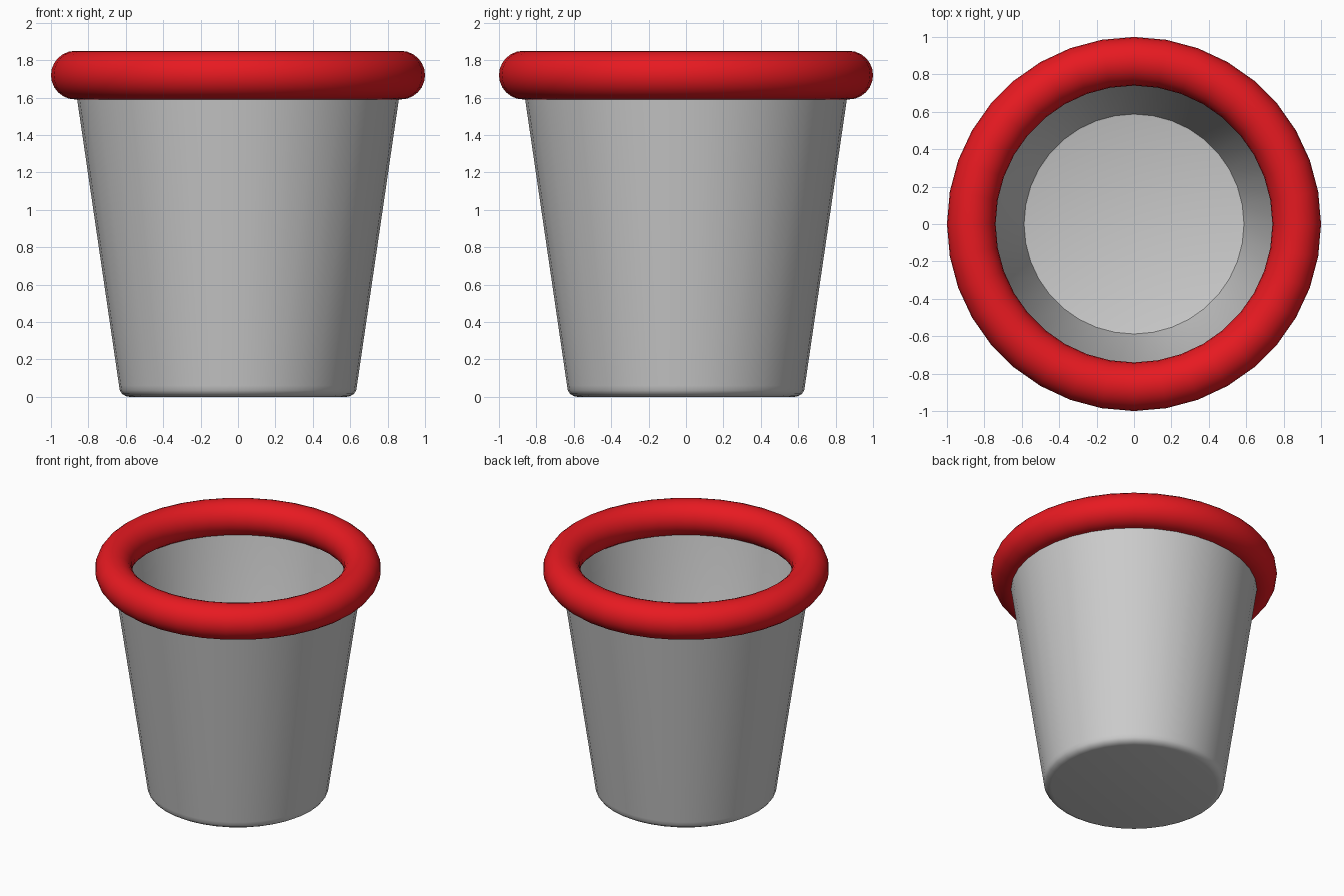
import bpy, bmesh
from math import radians, sin, cos, pi

if "Cube" in bpy.data.objects:
    bpy.data.objects.remove(bpy.data.objects["Cube"])


def lathe(name, profile, sides):
    """Revolve an (r, z) profile around z; the profile ends are closed with flat caps."""
    bm = bmesh.new()
    rings = [[bm.verts.new((r * cos(2 * pi * i / sides), r * sin(2 * pi * i / sides), z))
              for i in range(sides)] for r, z in profile]
    for a, b in zip(rings, rings[1:]):
        for i in range(sides):
            j = (i + 1) % sides
            bm.faces.new((a[i], a[j], b[j], b[i]))
    bm.faces.new(rings[0][::-1])
    bm.faces.new(rings[-1])
    bmesh.ops.recalc_face_normals(bm, faces=bm.faces)
    mesh = bpy.data.meshes.new(name)
    bm.to_mesh(mesh)
    bm.free()
    obj = bpy.data.objects.new(name, mesh)
    bpy.context.collection.objects.link(obj)
    return obj


def smooth(obj):
    bpy.ops.object.select_all(action='DESELECT')
    obj.select_set(True)
    bpy.context.view_layer.objects.active = obj
    bpy.ops.object.shade_smooth_by_angle(angle=radians(35))


# Tapered bucket with a wall, a floor and a rounded foot
foot = [(0.58, 0.0), (0.60, 0.004), (0.62, 0.016), (0.632, 0.034), (0.636, 0.06)]
wall = [(0.879, 1.72), (0.835, 1.72)]
inside = [(0.591, 0.054), (0.588, 0.047), (0.58, 0.044)]
body = lathe("bucket_body", foot + wall + inside, 36)
smooth(body)

# Thick round rim
bpy.ops.mesh.primitive_torus_add(major_radius=0.87, minor_radius=0.13,
                                 major_segments=36, minor_segments=24,
                                 location=(0, 0, 1.72))
rim = bpy.context.object
rim.name = "rim"
smooth(rim)
red = bpy.data.materials.new("red")
red.diffuse_color = (0.8, 0.01, 0.015, 1)
red.use_nodes = True
red.node_tree.nodes["Principled BSDF"].inputs["Base Color"].default_value = red.diffuse_color
rim.data.materials.append(red)
